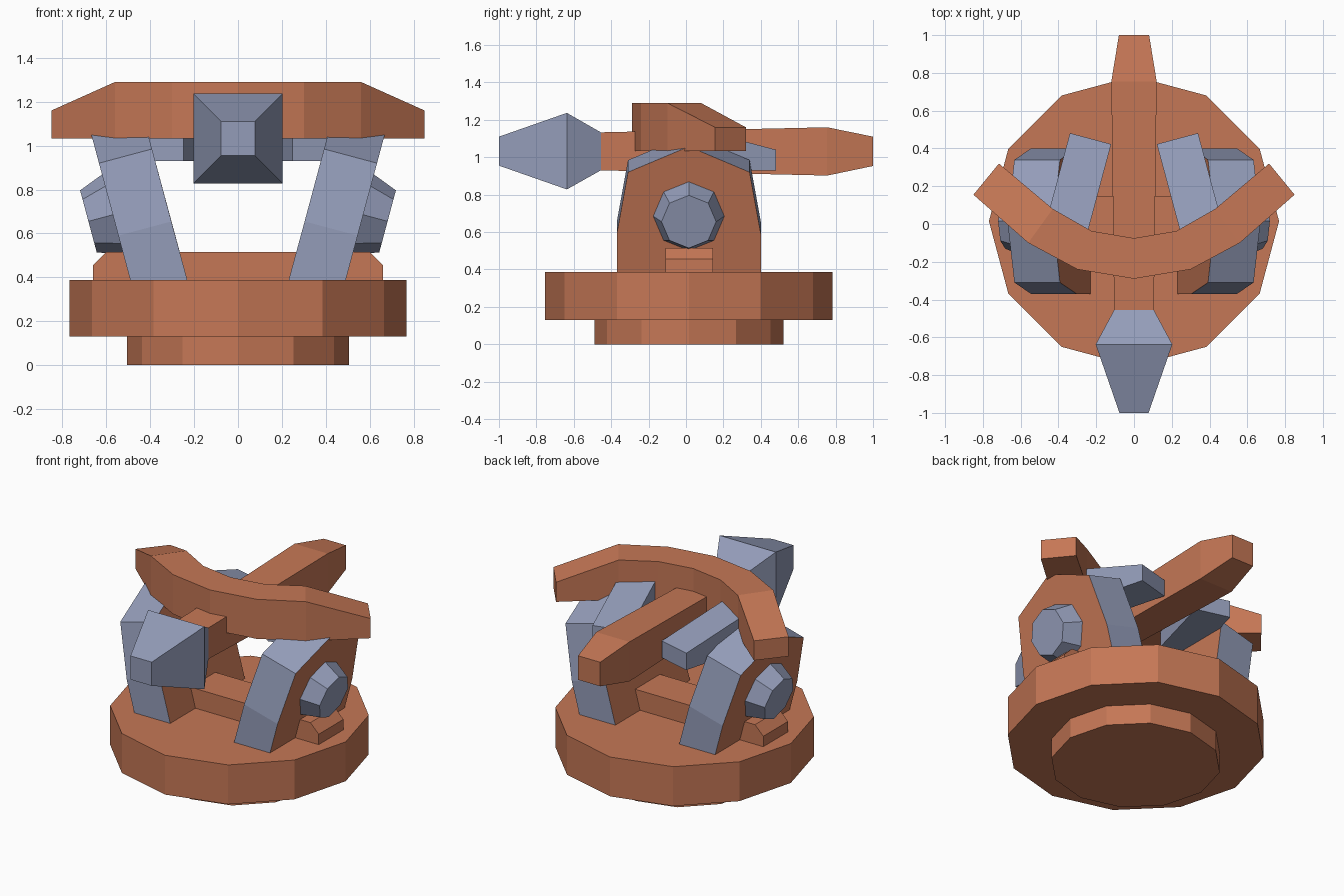
import bpy, bmesh, math
from mathutils import Vector

if "Cube" in bpy.data.objects:
    bpy.data.objects.remove(bpy.data.objects["Cube"])

CY = 0.015                    # centre of the turntable in y
LEAN = math.radians(15)       # outward lean of the side frames


def material(name, rgb):
    m = bpy.data.materials.new(name)
    m.diffuse_color = (*rgb, 1)
    m.use_nodes = True
    m.node_tree.nodes["Principled BSDF"].inputs["Base Color"].default_value = m.diffuse_color
    return m


ORANGE = material("orange wood", (0.56, 0.185, 0.092))
BLUE = material("blue steel", (0.295, 0.335, 0.485))


def loft(name, rings, side_mat, cap_mat=None):
    """Skin equal-length rings of points and close both ends."""
    bm = bmesh.new()
    vs = [[bm.verts.new(p) for p in r] for r in rings]
    n = len(vs[0])
    for a, b in zip(vs, vs[1:]):
        for i in range(n):
            bm.faces.new((a[i], a[(i + 1) % n], b[(i + 1) % n], b[i]))
    for ring in (vs[0], vs[-1]):
        bm.faces.new(ring).material_index = 1 if cap_mat else 0
    bmesh.ops.recalc_face_normals(bm, faces=bm.faces)
    me = bpy.data.meshes.new(name)
    bm.to_mesh(me)
    bm.free()
    me.materials.append(side_mat)
    if cap_mat:
        me.materials.append(cap_mat)
    ob = bpy.data.objects.new(name, me)
    bpy.context.collection.objects.link(ob)
    return ob


def circle(n, r, z):
    return [(r * math.cos(math.tau * i / n), CY + r * math.sin(math.tau * i / n), z)
            for i in range(n)]


def rect(y, hw, z0, z1):
    return [(-hw, y, z0), (hw, y, z0), (hw, y, z1), (-hw, y, z1)]


# Round base: small foot and wide turntable
loft("base_foot", [circle(12, 0.505, 0), circle(12, 0.505, 0.13)], ORANGE)
loft("turntable", [circle(12, 0.768, 0.13), circle(12, 0.768, 0.387)], ORANGE)

# Cross bar lying on the turntable, with chamfered ends
bar = [(-0.66, 0.38), (0.66, 0.38), (0.66, 0.455), (0.60, 0.515), (-0.60, 0.515), (-0.66, 0.455)]
loft("cross_bar", [[(x, y, z) for x, z in bar] for y in (-0.11, 0.145)], ORANGE)

# Central beam
loft("beam", [rect(-0.46, 0.105, 0.93, 1.133), rect(0.755, 0.12, 0.902, 1.16),
              rect(1.0, 0.08, 0.953, 1.11)], ORANGE)

# Square bolt head at the front of the beam
loft("bolt_head", [rect(-1.0, 0.077, 0.955, 1.11), rect(-0.637, 0.203, 0.828, 1.237),
                   rect(-0.455, 0.105, 0.93, 1.133)], BLUE)

# Curved bow: front x, front y, back x, back y, top z
half = [(0.85, 0.155, 0.715, 0.32, 1.16), (0.56, -0.10, 0.43, 0.08, 1.29),
        (0.30, -0.24, 0.225, -0.037, 1.29), (0, -0.29, 0, -0.075, 1.29)]
stations = [(-a, b, -c, d, t) for a, b, c, d, t in half] + half[-2::-1]
loft("bow", [[(a, b, 1.032), (c, d, 1.032), (c, d, t), (a, b, t)]
             for a, b, c, d, t in stations], ORANGE)

# Side frames: outline in (y, z) on the outer face, inner face offset along the lean
outline = [(-0.37, 0.36), (0.40, 0.36), (0.40, 0.59), (0.34, 0.92), (CY, 1.057),
           (-0.31, 0.92), (-0.37, 0.59)]
out = Vector((math.cos(LEAN), 0, -math.sin(LEAN)))
up = Vector((math.sin(LEAN), 0, math.cos(LEAN)))


def on_frame(y, z):
    return Vector((0.49 + (z - 0.385) * math.tan(LEAN), y, z))


def mirrored(rings, s):
    return [[(s * p[0], p[1], p[2]) for p in r] for r in rings]


for side, s in (("right", 1), ("left", -1)):
    outer = [on_frame(y, z) for y, z in outline]
    inner = [p - out * 0.25 for p in outer]
    # keep the foot of the frame inside the turntable
    for i in (0, 1):
        inner[i] = outer[i] - Vector((0.26, 0, 0))
    loft(side + "_frame", mirrored([outer, inner], s), BLUE, ORANGE)

    # Octagonal knob square to the leaning frame
    c = on_frame(CY, 0.685)
    rings = [[c + out * d + up * (r * math.cos(k * math.tau / 8))
              + Vector((0, r * math.sin(k * math.tau / 8), 0)) for k in range(8)]
             for d, r in ((-0.02, 0.19), (0.0, 0.19), (0.115, 0.146))]
    loft(side + "_knob", mirrored(rings, s), BLUE)

    # Angled block beside the beam, top rising towards the bow
    axis = Vector((math.sin(LEAN), -math.cos(LEAN), 0))
    across = Vector((math.cos(LEAN), math.sin(LEAN), 0)) * 0.113
    rings = []
    for d, top in ((0, 1.04), (0.49, 1.165)):
        m = Vector((0.23, 0.452, 0)) + axis * d
        rings.append([m + across * k + Vector((0, 0, z))
                      for k, z in ((-1, 0.93), (1, 0.93), (1, top), (-1, top))])
    loft(side + "_block", mirrored(rings, s), BLUE)
